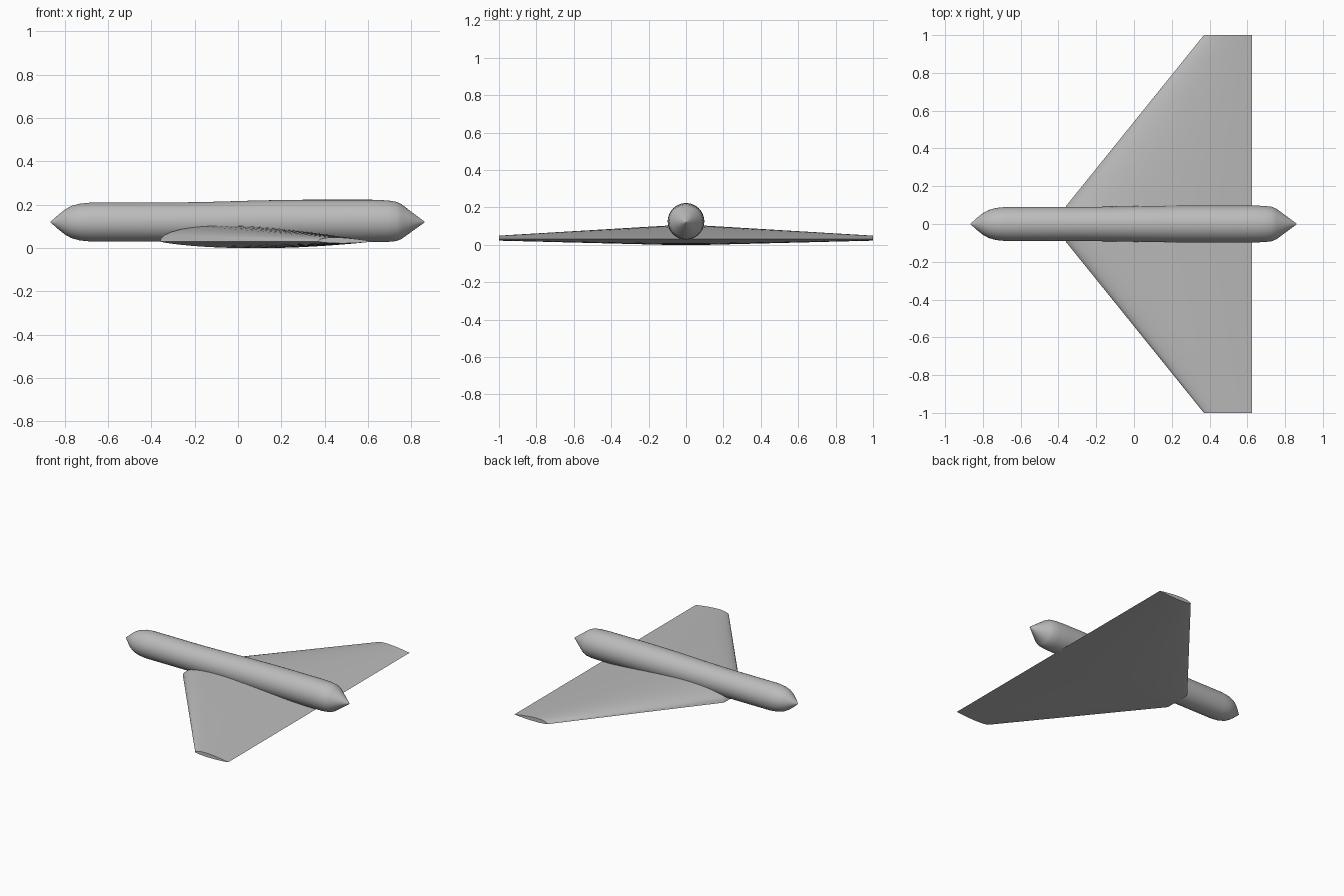
import bpy, bmesh, math

cube = bpy.data.objects.get("Cube")
if cube:
    bpy.data.objects.remove(cube, do_unlink=True)

grey = bpy.data.materials.new("plain_grey")
grey.use_nodes = True
colour = (0.5, 0.5, 0.5, 1)
grey.diffuse_color = colour
grey.node_tree.nodes["Principled BSDF"].inputs["Base Color"].default_value = colour


def loft(name, rings, angle):
    """Skin a list of closed rings, cap both ends and shade smooth."""
    bm = bmesh.new()
    loops = [[bm.verts.new(p) for p in ring] for ring in rings]
    n = len(loops[0])
    for a, b in zip(loops, loops[1:]):
        for i in range(n):
            j = (i + 1) % n
            bm.faces.new((a[i], a[j], b[j], b[i]))
    bm.faces.new(loops[0])
    bm.faces.new(loops[-1])
    bmesh.ops.recalc_face_normals(bm, faces=bm.faces)
    mesh = bpy.data.meshes.new(name)
    bm.to_mesh(mesh)
    bm.free()
    obj = bpy.data.objects.new(name, mesh)
    bpy.context.collection.objects.link(obj)
    mesh.materials.append(grey)
    bpy.ops.object.select_all(action='DESELECT')
    obj.select_set(True)
    bpy.context.view_layer.objects.active = obj
    bpy.ops.object.shade_smooth_by_angle(angle=math.radians(angle))
    return obj


# Fuselage: round body, blunt at one end and conical at the other (x, radius, centre z)
stations = [
    (-0.865, 0.002, 0.12), (-0.83, 0.033, 0.12), (-0.80, 0.057, 0.12),
    (-0.77, 0.074, 0.12), (-0.73, 0.085, 0.12), (-0.68, 0.09, 0.12),
    (-0.3, 0.09, 0.12), (-0.1, 0.092, 0.122), (0.1, 0.096, 0.124),
    (0.3, 0.098, 0.125), (0.62, 0.098, 0.125), (0.69, 0.096, 0.124),
    (0.73, 0.091, 0.123), (0.755, 0.08, 0.122), (0.862, 0.001, 0.12),
]
sides = 48
loft("fuselage", [
    [(x, r * math.cos(2 * math.pi * k / sides), z + r * math.sin(2 * math.pi * k / sides))
     for k in range(sides)] for x, r, z in stations], 40)


# Wing: cambered aerofoil with a straight centre and tapered, swept panels
def half_thickness(t):
    return 5 * (0.2969 * math.sqrt(t) - 0.126 * t - 0.3516 * t**2
                + 0.2843 * t**3 - 0.1036 * t**4)


def aerofoil(y, front, back):
    chord = back - front
    steps = 20
    ts = [(1 - math.cos(math.pi * k / steps)) / 2 for k in range(steps + 1)]
    upper = [(front + chord * t, y, 0.03 + chord * 0.148 * half_thickness(t)) for t in ts]
    lower = [(front + chord * t, y, 0.03 - chord * 0.108 * t**0.8 * (1 - t)) for t in ts]
    return upper + lower[-2:0:-1]


sections = [(-1, 0.37), (-0.095, -0.36), (0.095, -0.36), (1, 0.37)]
loft("wing", [aerofoil(y, front, 0.625) for y, front in sections], 30)
